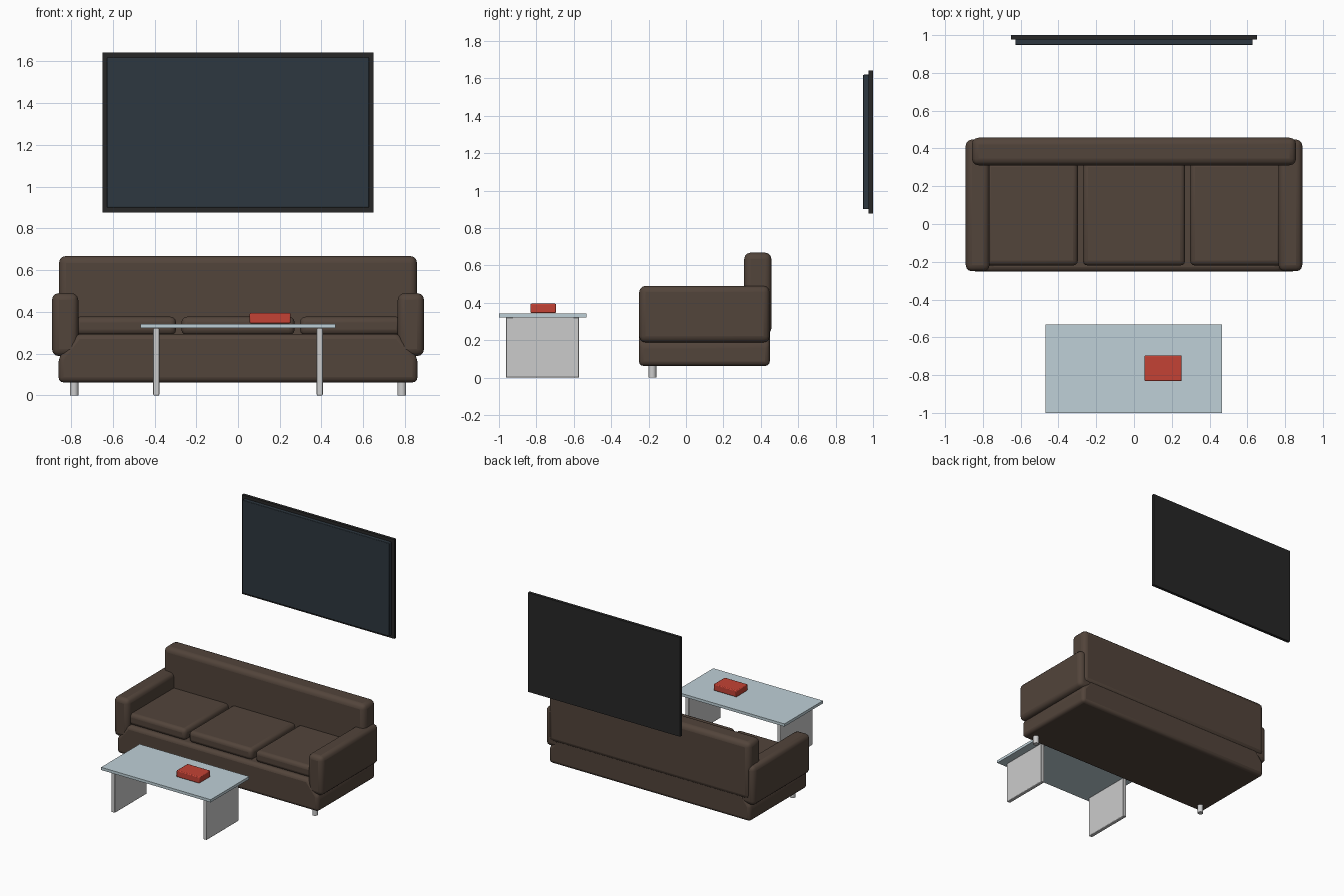
import bpy, bmesh, math
from mathutils import Vector

if "Cube" in bpy.data.objects:
    bpy.data.objects.remove(bpy.data.objects["Cube"])


def material(name, rgb):
    m = bpy.data.materials.new(name)
    m.diffuse_color = (*rgb, 1)
    m.use_nodes = True
    m.node_tree.nodes["Principled BSDF"].inputs["Base Color"].default_value = m.diffuse_color
    return m


LEATHER = material("brown_leather", (0.085, 0.058, 0.043))
GLASS = material("pale_glass", (0.52, 0.63, 0.68))
RED = material("red_cover", (0.55, 0.055, 0.035))
BLACK = material("black_plastic", (0.02, 0.02, 0.02))
SCREEN = material("dark_screen", (0.026, 0.038, 0.05))


def finish(name, bm, mat=None, bevel=0, segments=3):
    bmesh.ops.recalc_face_normals(bm, faces=bm.faces)
    mesh = bpy.data.meshes.new(name)
    bm.to_mesh(mesh)
    bm.free()
    ob = bpy.data.objects.new(name, mesh)
    bpy.context.collection.objects.link(ob)
    if mat:
        mesh.materials.append(mat)
    if bevel:
        mod = ob.modifiers.new("rounding", 'BEVEL')
        mod.width, mod.segments = bevel, segments
        mod.limit_method = 'ANGLE'
        mod.angle_limit = math.radians(30)
    bpy.ops.object.select_all(action='DESELECT')
    bpy.context.view_layer.objects.active = ob
    ob.select_set(True)
    bpy.ops.object.shade_smooth_by_angle(angle=math.radians(35))
    return ob


def box(name, x, y, z, mat=None, bevel=0, segments=3):
    bm = bmesh.new()
    bmesh.ops.create_cube(bm, size=1)
    for v in bm.verts:
        v.co = Vector([(a + b) / 2 + c * (b - a) for (a, b), c in zip((x, y, z), v.co)])
    return finish(name, bm, mat, bevel, segments)


# sofa base: front profile with sloped upper corners, extruded backwards
profile = [(-0.86, 0.062), (0.86, 0.062), (0.86, 0.18), (0.77, 0.295), (-0.77, 0.295), (-0.86, 0.18)]
bm = bmesh.new()
face = bm.faces.new([bm.verts.new((x, -0.252, z)) for x, z in profile])
new = bmesh.ops.extrude_face_region(bm, geom=[face])["geom"]
bmesh.ops.translate(bm, vec=(0, 0.70, 0), verts=[g for g in new if isinstance(g, bmesh.types.BMVert)])
finish("sofa_base", bm, LEATHER, 0.025)

# backrest
box("backrest", (-0.858, 0.858), (0.311, 0.457), (0.23, 0.668), LEATHER, 0.035)

# arms and front feet, mirrored left and right
for side, s in (("left", -1), ("right", 1)):
    box(side + "_arm", sorted((s * 0.765, s * 0.891)), (-0.25, 0.447), (0.188, 0.49), LEATHER, 0.033)
    bm = bmesh.new()
    bmesh.ops.create_cone(bm, cap_ends=True, segments=16, radius1=0.021, radius2=0.021, depth=0.075)
    bmesh.ops.translate(bm, vec=(s * 0.785, -0.18, 0.0375), verts=bm.verts)
    finish(side + "_front_foot", bm)

# seat cushions
for i, x in enumerate([(-0.785, -0.297), (-0.271, 0.271), (0.297, 0.785)]):
    box(f"seat_cushion_{i + 1}", x, (-0.22, 0.33), (0.288, 0.377), LEATHER, 0.027)

# coffee table
box("table_top", (-0.468, 0.467), (-1.0, -0.531), (0.322, 0.343), GLASS)
for side, s in (("left", -1), ("right", 1)):
    box(side + "_table_leg", sorted((s * 0.377, s * 0.406)), (-0.963, -0.572), (0, 0.322), None, 0.004, 2)

# book on the table
box("book", (0.056, 0.252), (-0.832, -0.695), (0.345, 0.395), RED, 0.006, 2)

# wall television
box("television_back_panel", (-0.65, 0.65), (0.977, 1.0), (0.877, 1.642), BLACK)
box("television_screen", (-0.627, 0.627), (0.947, 0.98), (0.9, 1.619), SCREEN, 0.004, 2)
